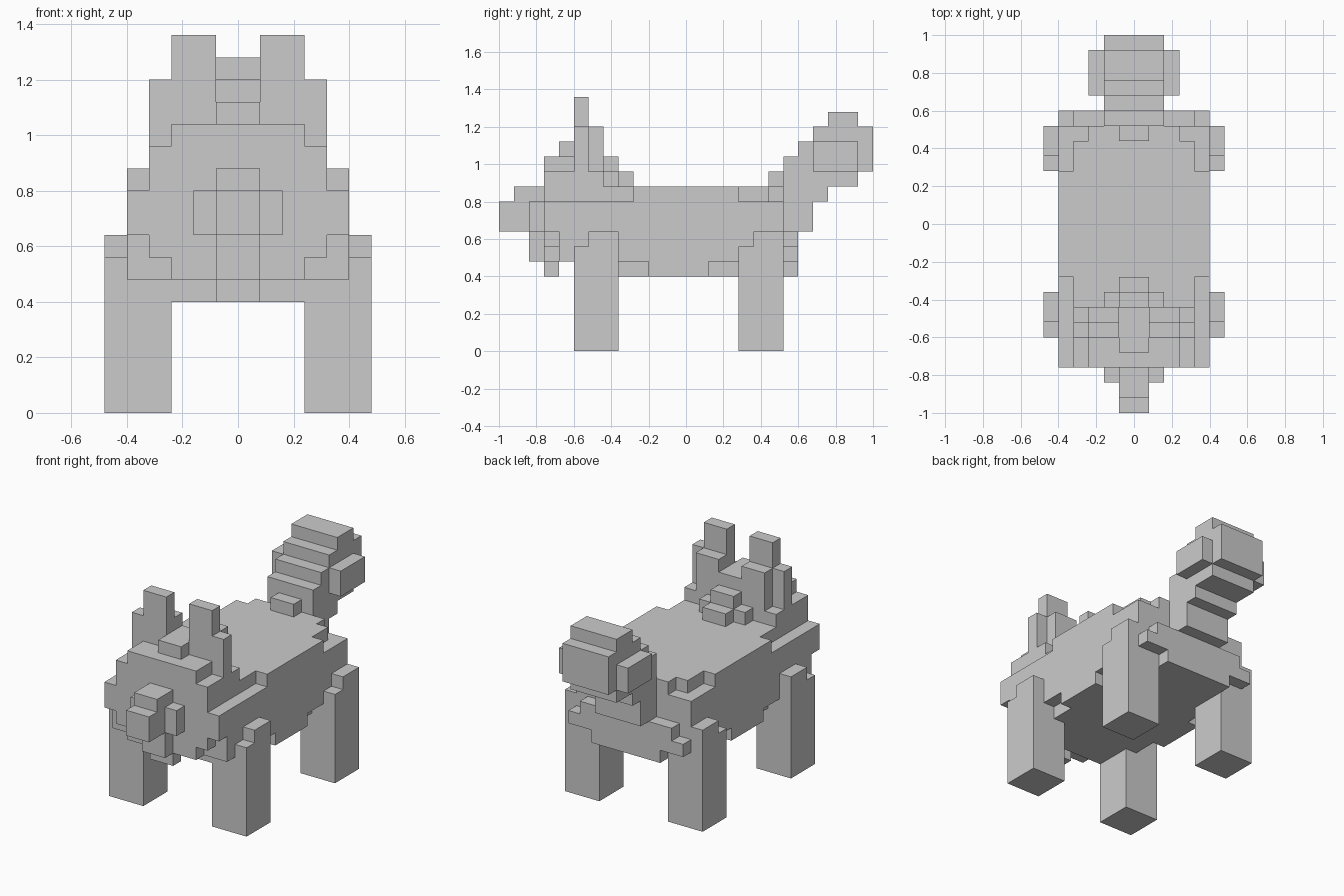
import bpy, bmesh, math
from mathutils import Vector

if "Cube" in bpy.data.objects:
    bpy.data.objects.remove(bpy.data.objects["Cube"])

U = 0.08          # edge of one cube
owner = {}        # (i, j, k) -> part name


def block(part, x, y, z):
    """Fill a block of cubes, mirrored in x; ranges are in model units."""
    xs, zs = [range(round(r[0] / U), round(r[1] / U)) for r in (x, z)]
    ys = range(round((y[0] + 1) / U), round((y[1] + 1) / U))
    for i in xs:
        for j in ys:
            for k in zs:
                owner.setdefault((i, j, k), part)
                owner.setdefault((-1 - i, j, k), part)


# Legs: tops step down on the outside corner
for part, y0, y1, low in (("front_legs", -.60, -.36, (-.60, -.52)),
                          ("rear_legs", .28, .52, (.28, .36))):
    high = (low[1], y1) if low[0] == y0 else (y0, low[0])
    block(part, (.24, .48), low, (0, .56))
    block(part, (.24, .48), high, (0, .64))

# Body: trunk, stepped back and belly
block("body", (0, .40), (-.44, .52), (.48, .80))
block("body", (0, .40), (-.28, .28), (.80, .88))
block("body", (0, .32), (-.44, .44), (.80, .88))
block("body", (0, .24), (.44, .52), (.80, .88))
block("body", (0, .40), (-.20, .12), (.40, .48))
block("body", (0, .32), (-.36, .28), (.40, .48))
block("body", (0, .24), (-.60, .60), (.40, .48))
# Rump
block("body", (0, .32), (.52, .60), (.48, .64))
block("body", (0, .40), (.52, .60), (.48, .56))

# Head: wide lower part, chamfered chest front, stepped crown
block("head", (0, .40), (-.68, -.44), (.48, .80))
block("head", (0, .40), (-.76, -.68), (.64, .80))
block("head", (0, .32), (-.76, -.68), (.56, .64))
block("head", (0, .24), (-.76, -.68), (.48, .56))
block("head", (0, .08), (-.76, -.68), (.40, .48))
block("head", (0, .32), (-.76, -.44), (.80, .96))
block("head", (0, .24), (-.76, -.44), (.96, 1.04))
block("head", (0, .08), (-.68, -.44), (1.04, 1.12))

# Snout with cheeks and chin
block("snout", (0, .08), (-1.0, -.76), (.64, .80))
block("snout", (0, .08), (-.92, -.76), (.80, .88))
block("snout", (0, .16), (-.84, -.76), (.64, .80))
block("snout", (0, .08), (-.84, -.76), (.48, .64))

# Ears
block("ears", (.08, .24), (-.60, -.52), (1.04, 1.36))
block("ears", (.08, .24), (-.52, -.44), (1.04, 1.20))
block("ears", (.24, .32), (-.60, -.52), (.96, 1.20))

# Mane tuft behind the head
block("mane", (0, .08), (-.44, -.36), (.88, 1.04))
block("mane", (0, .16), (-.44, -.36), (.88, .96))
block("mane", (0, .08), (-.36, -.28), (.88, .96))

# Tail: rising steps with a bushy tip
block("tail", (0, .08), (.44, .52), (.88, .96))
for y0, y1, z0, z1 in ((.52, .60, .64, 1.04), (.60, .68, .64, 1.12),
                       (.68, .76, .80, 1.20), (.76, .92, .88, 1.28),
                       (.92, 1.0, .96, 1.20)):
    block("tail", (0, .16), (y0, y1), (z0, z1))
block("tail", (.16, .24), (.68, .92), (.96, 1.12))


def build(part):
    """Skin the exposed cube sides of one part and merge flat areas."""
    bm = bmesh.new()
    verts = {}

    def vert(p):
        if p not in verts:
            verts[p] = bm.verts.new(Vector(p) * U - Vector((0, 1, 0)))
        return verts[p]

    for cell in [c for c, name in owner.items() if name == part]:
        for axis in range(3):
            for side in (0, 1):
                near = list(cell)
                near[axis] += 2 * side - 1
                if tuple(near) in owner:
                    continue
                ring = []
                for a, b in ((0, 0), (1, 0), (1, 1), (0, 1)):
                    p = list(cell)
                    p[axis] += side
                    p[(axis + 1) % 3] += a
                    p[(axis + 2) % 3] += b
                    ring.append(vert(tuple(p)))
                bm.faces.new(ring if side else ring[::-1])
    bmesh.ops.dissolve_limit(bm, angle_limit=math.radians(1),
                             verts=bm.verts[:], edges=bm.edges[:])
    mesh = bpy.data.meshes.new(part)
    bm.to_mesh(mesh)
    bm.free()
    bpy.context.collection.objects.link(bpy.data.objects.new(part, mesh))


for name in sorted(set(owner.values())):
    build(name)
